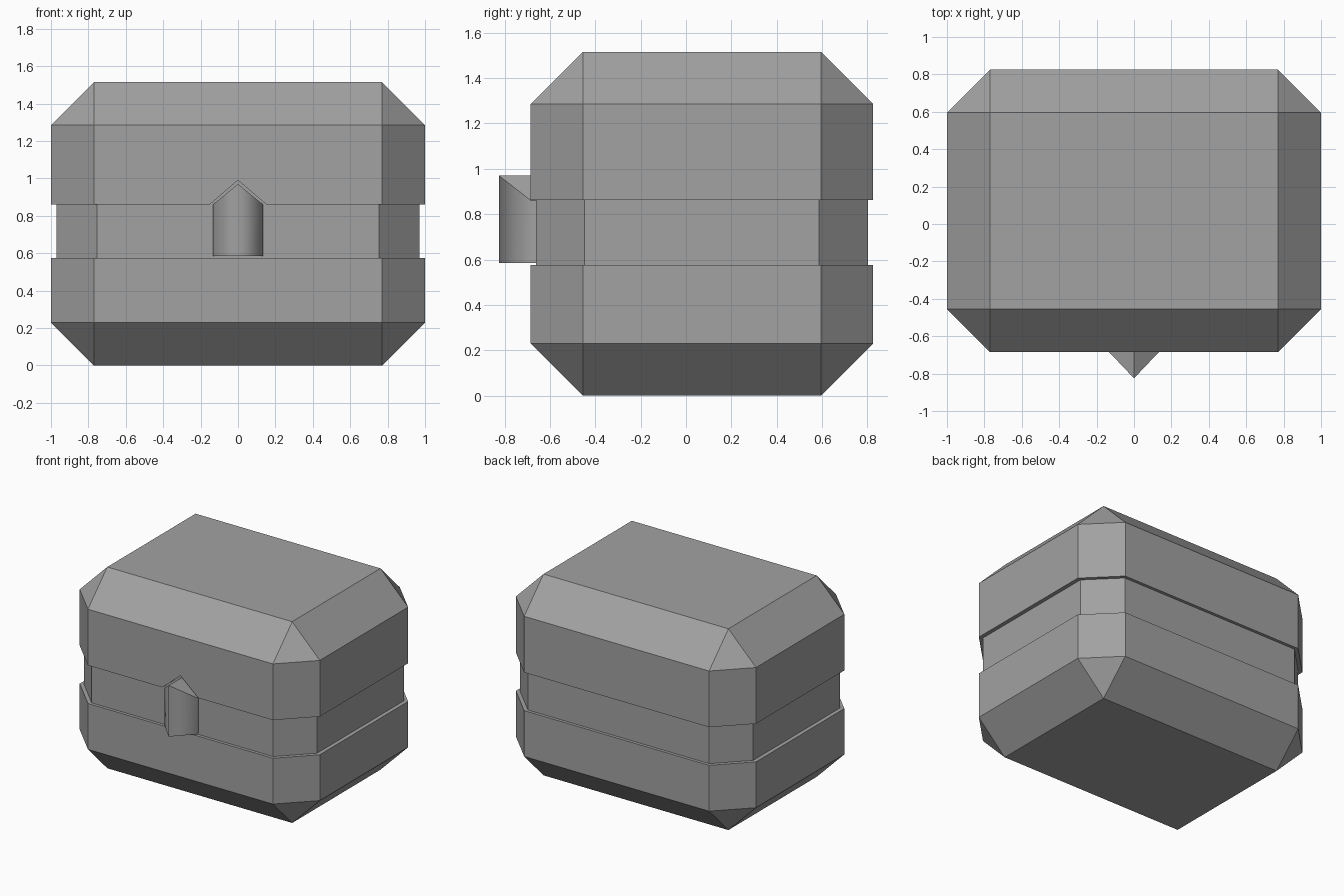
import bpy
import bmesh

default = bpy.data.objects.get("Cube")
if default:
    bpy.data.objects.remove(default)

CENTRE_Y = 0.07

grey = bpy.data.materials.new("mid_grey")
grey.use_nodes = True
grey.diffuse_color = (0.36, 0.36, 0.36, 1)
grey.node_tree.nodes["Principled BSDF"].inputs["Base Color"].default_value = grey.diffuse_color


def chamfered_ring(half_x, half_y, cut, z):
    """Rectangle with cut corners, anticlockwise."""
    quarter = [(half_x, half_y - cut), (half_x - cut, half_y)]
    pts = quarter + [(-x, y) for x, y in reversed(quarter)]
    pts += [(-x, -y) for x, y in pts]
    return [(x, y + CENTRE_Y, z) for x, y in pts]


def loft(name, rings):
    """Skin a stack of matching rings and cap both ends."""
    bm = bmesh.new()
    loops = [[bm.verts.new(p) for p in ring] for ring in rings]
    n = len(loops[0])
    for low, high in zip(loops, loops[1:]):
        for i in range(n):
            j = (i + 1) % n
            bm.faces.new((low[i], low[j], high[j], high[i]))
    bm.faces.new(loops[0][::-1])
    bm.faces.new(loops[-1])
    bmesh.ops.remove_doubles(bm, verts=bm.verts, dist=0.0001)
    bmesh.ops.recalc_face_normals(bm, faces=bm.faces)
    mesh = bpy.data.meshes.new(name)
    bm.to_mesh(mesh)
    bm.free()
    obj = bpy.data.objects.new(name, mesh)
    bpy.context.collection.objects.link(obj)
    mesh.materials.append(grey)
    return obj


# Chest body: bevelled block with a shallow groove round the middle
wide = (1, 0.755, 0.23)
groove = (0.97, 0.732, 0.215)
end = (0.77, 0.525, 0)
levels = [(end, 0), (wide, 0.23), (wide, 0.575), (groove, 0.575),
          (groove, 0.862), (wide, 0.862), (wide, 1.285), (end, 1.515)]
body = loft("chest_body", [chamfered_ring(*size, z) for size, z in levels])

# Pointed notch in the lid above the latch
house = [(-0.15, 0.8), (0.15, 0.8), (0.15, 0.862), (0, 0.99), (-0.15, 0.862)]
cutter = loft("latch_notch_cutter", [[(x, y, z) for x, z in house] for y in (-0.9, -0.663)])
cutter.hide_render = True
cutter.hide_set(True)
cut = body.modifiers.new("latch_notch", "BOOLEAN")
cut.operation = "DIFFERENCE"
cut.solver = "EXACT"
cut.object = cutter

# Latch: wedge-shaped column with a gabled top
plan = [(-0.133, -0.64), (-0.133, -0.685), (0, -0.825), (0.133, -0.685), (0.133, -0.64), (0, -0.64)]
latch = loft("latch", [[(x, y, 0.585) for x, y in plan],
                       [(x, y, 0.97 - 0.82 * abs(x)) for x, y in plan]])

# Split the gable along its ridge and round off the shading of the upright faces
bm = bmesh.new()
bm.from_mesh(latch.data)
ridge = [v for v in bm.verts if v.co.z > 0.9]
bmesh.ops.connect_verts(bm, verts=ridge)
bm.normal_update()
for face in bm.faces:
    face.smooth = abs(face.normal.z) < 0.1 and face.normal.y < 0.1
bm.to_mesh(latch.data)
bm.free()
